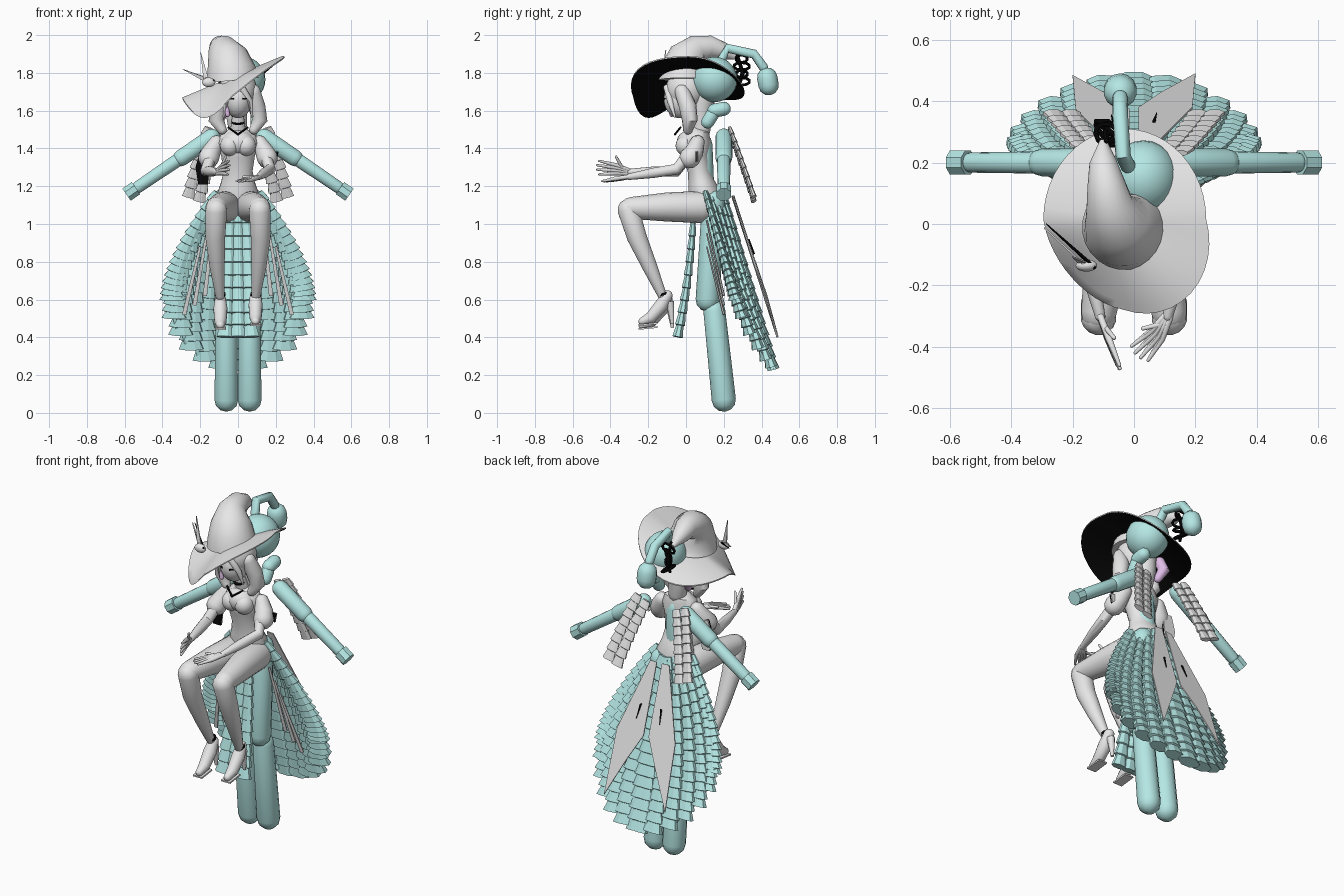
import bpy, bmesh, math
from mathutils import Vector as V

if "Cube" in bpy.data.objects:
    bpy.data.objects.remove(bpy.data.objects["Cube"])


def material(name, rgb):
    m = bpy.data.materials.new(name)
    m.use_nodes = True
    m.diffuse_color = (*rgb, 1)
    m.node_tree.nodes["Principled BSDF"].inputs["Base Color"].default_value = (*rgb, 1)
    return m


GREY = material("pale grey", (0.8, 0.8, 0.8))
TEAL = material("soft teal", (0.46, 0.8, 0.78))
BLACK = material("black", (0.002, 0.002, 0.002))
LILAC = material("lilac", (0.76, 0.52, 0.82))


def finish(name, bm, mats, smooth=True):
    bmesh.ops.recalc_face_normals(bm, faces=bm.faces)
    me = bpy.data.meshes.new(name)
    bm.to_mesh(me)
    bm.free()
    for m in mats:
        me.materials.append(m)
    ob = bpy.data.objects.new(name, me)
    bpy.context.collection.objects.link(ob)
    if smooth:
        bpy.ops.object.select_all(action='DESELECT')
        ob.select_set(True)
        bpy.context.view_layer.objects.active = ob
        bpy.ops.object.shade_smooth_by_angle(angle=math.radians(45))
    return ob


def sweep(name, pts, mat, sides=14, squash=1.0, caps=True, smooth=True):
    """Loft rings of (x, y, z, radius) along a path, with rounded ends."""
    pts = [(V(p[:3]), p[3]) for p in pts]
    if caps:
        def cap(end, nxt):
            d = (end[0] - nxt[0]).normalized()
            return [(end[0] + d * end[1] * a, end[1] * math.sqrt(1 - a * a) + 0.0005)
                    for a in (1, 0.87, 0.5)]
        pts = cap(pts[0], pts[1]) + pts + cap(pts[-1], pts[-2])[::-1]
    bm, rings, side = bmesh.new(), [], None
    for i, (c, r) in enumerate(pts):
        t = (pts[min(i + 1, len(pts) - 1)][0] - pts[max(i - 1, 0)][0]).normalized()
        if side is None:
            side = t.cross(V((0, 1, 0)) if abs(t.y) < 0.7 else V((0, 0, 1)))
        side = (side - t * side.dot(t)).normalized()
        n = t.cross(side) * squash
        rings.append([bm.verts.new(c + r * (side * math.cos(a) + n * math.sin(a)))
                      for a in (math.tau * (k + 0.5) / sides for k in range(sides))])
    for a, b in zip(rings, rings[1:]):
        for k in range(sides):
            j = (k + 1) % sides
            bm.faces.new((a[k], a[j], b[j], b[k]))
    bm.faces.new(rings[0])
    bm.faces.new(rings[-1])
    return finish(name, bm, [mat], smooth)


def ball(name, loc, size, mat):
    bm = bmesh.new()
    bmesh.ops.create_uvsphere(bm, u_segments=24, v_segments=14, radius=1)
    for v in bm.verts:
        v.co = V(loc) + v.co * V(size)
    return finish(name, bm, [mat])


def plate(name, outline, mat, depth=0.006):
    bm = bmesh.new()
    f = bm.faces.new([bm.verts.new(p) for p in outline])
    f.normal_update()
    shift = f.normal * depth
    ext = bmesh.ops.extrude_face_region(bm, geom=[f], use_keep_orig=True)
    for e in ext["geom"]:
        if isinstance(e, bmesh.types.BMVert):
            e.co += shift
    return finish(name, bm, [mat], False)


def chain(name, a, b, c, r0, r1, count, mat, squash=0.4, sides=8):
    """Overlapping shingle links along a quadratic curve."""
    a, b, c = V(a), V(b), V(c)
    pts = []
    for i in range(count):
        for t, k in (((i + 0.03) / count, 0.8), ((i + 0.97) / count, 1.1)):
            p = a * (1 - t) ** 2 + b * 2 * t * (1 - t) + c * t * t
            pts.append((*p, (r0 + (r1 - r0) * t) * k))
    return sweep(name, pts, mat, sides, squash, False, False)


SIDES = (("right", -1), ("left", 1))

# Outer support body: legs, arms, torso, head and curl
for n, s in SIDES:
    sweep(n + "_support_thigh", [(s*.062, .145, 1.12, .06), (s*.062, .115, .6, .064)], TEAL)
    sweep(n + "_support_shin", [(s*.062, .15, .54, .058), (s*.062, .2, .07, .064)], TEAL)
    sweep(n + "_support_upper_arm", [(s*.14, .2, 1.46, .045), (s*.3, .2, 1.35, .045)], TEAL)
    sweep(n + "_support_forearm", [(s*.31, .2, 1.345, .036), (s*.53, .2, 1.195, .033)], TEAL)
    sweep(n + "_support_hand", [(s*.54, .2, 1.19, .042), (s*.59, .2, 1.155, .042)], TEAL,
          sides=8, caps=False, smooth=False)
sweep("support_torso", [(0, .09, 1.17, .06), (0, .08, 1.42, .06)], TEAL)
ball("support_head", (.03, .15, 1.765), (.115, .122, .12), TEAL)
sweep("curl_base", [(-.02, .19, 1.87, .025), (-.035, .22, 1.93, .025), (-.045, .36, 1.9, .025),
                    (-.045, .41, 1.83, .025)], TEAL)
sweep("curl_tip", [(-.045, .43, 1.775, .054), (-.045, .437, 1.735, .054)], TEAL)
sweep("side_bun", [(.1, .15, 1.6, .037), (.1, .2, 1.61, .037)], TEAL)
sweep("side_braid", [(.1, .14, 1.58, .035), (.1, .115, 1.54, .035)], TEAL)


# Shingled skirt, flaring over the sides and back
def sheet(x, z, a):
    return (x, .1 + .28 * (1.17 - z) + .1 * math.cos(a) ** 2, z)


for n, s in SIDES:
    for i in range(7):
        a = math.radians(15 * i)
        x, z = .35 * math.sin(a), .6 - .37 * math.cos(a)
        chain(f"{n}_skirt_chain_{i}", sheet(s*.11*i/6, 1.17, a), sheet(s*(.03 + x*.95), .58 + z*.35, a),
              sheet(s*x, z, a), .026, .064, 15, TEAL, .5)
    # Hem shingles closing the lower rim
    for i in range(6):
        a = math.radians(15 * i + 8)
        x, z = .355 * math.sin(a), .6 - .34 * math.cos(a)
        plate(f"{n}_hem_shingle_{i}", [sheet(s*x*.75, z + .2, a), sheet(s*(x + .03), z + .08, a),
              sheet(s*x, z - .03, a), sheet(s*x*.8, z - .01, a)], TEAL, .009)
for i in (-1, 0, 1):
    chain(f"front_panel_chain_{i + 1}", (i*.04, .045, 1.15), (i*.05, .03, .75), (i*.07, -.045, .4),
          .026, .042, 11, TEAL, .65)

# Pale ribbons and tails
for n, s in SIDES:
    plate(n + "_back_tail", [(s*.015, .25, 1.15), (s*.06, .245, 1.15), (s*.19, .375, .76),
          (s*.2, .485, .4), (s*.09, .425, .62), (s*.015, .375, .76)], GREY)
    plate(n + "_ribbon_trim", [(s*.06, .33, .92), (s*.07, .33, .92), (s*.075, .36, .84)], BLACK)
    for i in range(3):
        x = .13 + .035 * i
        sweep(f"{n}_front_ribbon_{i}", [(s*x, .11, 1.02 - .07*i, .008),
              (s*(x + .045 + .02*i), .2, .62 - .05*i, .013)], GREY, 6, .5, False)
    # Hanging quilted sleeves behind the shoulders
    for j in (-1, 1):
        d = .028 * j
        chain(f"{n}_hanging_sleeve_{j}", (s*(.125 + d), .23, 1.5 + d*.4),
              (s*(.185 + d), .29, 1.34 + d*.4), (s*(.235 + d), .36, 1.13 + d*.4),
              .03, .034, 8, GREY, .4, 8)
# Dark linings, each with a pale outer cloth behind
for cloth, mat, dy in (("lining", BLACK, 0), ("cloth", GREY, .008)):
    plate("right_sleeve_" + cloth, [(-.14, .07 + dy, 1.38), (-.2, .07 + dy, 1.39),
          (-.225, .07 + dy, 1.3), (-.21, .07 + dy, 1.21), (-.16, .07 + dy, 1.21)], mat)
    plate("left_sleeve_" + cloth, [(.15, .05 + dy, 1.385), (.215, .05 + dy, 1.385),
          (.205, .05 + dy, 1.33)], mat)

# Seated figure: body
sweep("torso", [(0, .1, 1.1, .1), (0, .1, 1.16, .112), (0, .08, 1.22, .09), (0, .07, 1.28, .078),
      (0, .055, 1.36, .09), (0, .05, 1.43, .108), (0, .05, 1.475, .092), (0, .035, 1.505, .04),
      (0, .01, 1.58, .03)], GREY, 20, .78)
ball("upper_chest", (0, .015, 1.43), (.088, .065, .065), GREY)
for n, s in SIDES:
    ball(n + "_bust", (s*.042, .0, 1.415), (.053, .055, .055), GREY)
    sweep(n + "_thigh", [(s*.065, .08, 1.09, .085), (s*.085, -.1, 1.09, .077),
          (s*.115, -.29, 1.085, .058)], GREY, 18)
    sweep(n + "_shin", [(s*.115, -.305, 1.075, .058), (s*.12, -.26, .93, .053),
          (s*.11, -.19, .77, .04), (s*.095, -.125, .62, .024)], GREY, 16)
    z = .02 if s > 0 else 0
    sweep(n + "_foot", [(s*.093, -.1, .6 + z, .03), (s*.093, -.13, .55 + z, .038),
          (s*.093, -.185, .485 + z, .033), (s*.093, -.23, .465 + z, .022)], GREY, 12)
    plate(n + "_sole", [(s*.093 - .03, -.25, .44 + z), (s*.093 + .03, -.25, .44 + z),
          (s*.093 + .028, -.15, .45 + z), (s*.093 - .028, -.15, .45 + z)], GREY, .009)
    sweep(n + "_heel", [(s*.093, -.085, .57 + z, .024), (s*.093, -.072, .45 + z, .009)], GREY, 8,
          caps=False)
    sweep(n + "_ankle_band", [(s*.095, -.122, .635, .029), (s*.095, -.118, .622, .029)], BLACK,
          caps=False)
    sweep(n + "_puff_sleeve", [(s*.115, .06, 1.43, .04), (s*.14, .045, 1.385, .05),
          (s*.155, .02, 1.35, .056)], GREY, 12)


# Arms and hands; across is the direction the knuckles spread
def arm(n, shoulder, elbow, wrist, palm, tip, across, thumb):
    sh, el, wr, pa, ti, ac, th = map(V, (shoulder, elbow, wrist, palm, tip, across, thumb))
    sweep(n + "_arm", [(*sh, .034), (*((sh + el) / 2), .031), (*el, .03),
          (*((el + wr) / 2), .027), (*wr, .017)], GREY)
    for k in range(4):
        o = ac * (k - 1.5) * .014
        end = ti + o * 1.7 - (ti - pa) * .1 * abs(k - 1.5)
        sweep(f"{n}_finger_{k}", [(*(wr + o * .4), .012), (*(pa + o), .012), (*end, .006)], GREY, 8)
    sweep(n + "_thumb", [(*(wr * .6 + pa * .4), .01), (*(pa + th), .007)], GREY, 8)


arm("right", (-.12, .06, 1.43), (-.17, -.05, 1.28), (-.11, -.3, 1.275), (-.085, -.37, 1.29),
    (-.045, -.475, 1.3), (.1, 0, 1), (.02, 0, .065))
arm("left", (.12, .06, 1.43), (.17, -.05, 1.29), (.11, -.3, 1.25), (.075, -.36, 1.24),
    (.01, -.43, 1.225), (.75, -.65, 0), (-.045, .02, .01))

# Head, hair and choker
ball("head", (0, -.03, 1.66), (.075, .088, .1), GREY)
ball("hair_cap", (0, .0, 1.71), (.1, .108, .11), GREY)
for n, s in SIDES:
    sweep(n + "_hair_lock", [(s*.08, -.02, 1.7, .04), (s*.1, .01, 1.62, .046),
          (s*.115, .02, 1.55, .042), (s*.085, .01, 1.5, .026)], GREY)
    sweep(n + "_fringe", [(s*.02, -.1, 1.72, .02), (s*.065, -.085, 1.65, .016),
          (s*.075, -.06, 1.57, .006)], GREY, 8)
    plate(n + "_eye", [(s*.024, -.118, 1.658), (s*.045, -.108, 1.661), (s*.045, -.108, 1.668),
          (s*.024, -.118, 1.666)], BLACK, .004)
    sweep(n + "_neck_strap", [(s*.05, -.03, 1.51, .006), (0, -.058, 1.475, .006)], BLACK, 6)
sweep("back_hair", [(0, .08, 1.68, .07), (-.01, .08, 1.6, .06), (0, .08, 1.5, .05)], GREY)
sweep("inner_hair", [(-.09, .11, 1.67, .03), (-.105, .125, 1.62, .034), (-.085, .1, 1.57, .022)], LILAC)
sweep("inner_fringe", [(-.062, -.07, 1.63, .012), (-.055, -.075, 1.58, .013)], LILAC, 8)
sweep("choker", [(0, .015, 1.535, .034), (0, .013, 1.541, .034)], BLACK, caps=False)


# Hat brim: pale above, black beneath
def brim_point(r, a, drop):
    c, s = math.cos(a), math.sin(a)
    z = 1.78 + .11 * r * c - (.1 * (1 - c) if s < 0 else .08) * (r * s) ** 2
    z -= .09 * max(0, -c) * max(0, -s) * r * r
    r *= 1 - (.3 if c > 0 else .17) * c * s if s < 0 else 1
    return (-.03 + .265 * r * c, .015 + .295 * r * s, z - drop)


bm = bmesh.new()
steps, seg = 8, 48
layers = [[[bm.verts.new(brim_point(.3 + .7*i/steps, math.tau*k/seg, d)) for k in range(seg)]
           for i in range(steps + 1)] for d in (0, .007)]
for li, rows in enumerate(layers):
    for a, b in zip(rows, rows[1:]):
        for k in range(seg):
            bm.faces.new((a[k], a[k-1], b[k-1], b[k])).material_index = li
for row in (0, steps):
    for k in range(seg):
        bm.faces.new((layers[0][row][k], layers[0][row][k-1], layers[1][row][k-1], layers[1][row][k]))
finish("hat_brim", bm, [GREY, BLACK])

# Hat crown bending over to the back, with its ornament
sweep("hat_crown", [(-.03, -.01, 1.76, .14), (-.035, -.01, 1.81, .13), (-.055, .015, 1.88, .11),
      (-.08, .06, 1.925, .078), (-.09, .13, 1.935, .062), (-.1, .2, 1.915, .045),
      (-.1, .27, 1.88, .012)], GREY, 24, 1, False)
plate("hat_feather_tall", [(-.15, -.13, 1.75), (-.18, -.13, 1.74), (-.2, -.11, 1.92)], GREY)
plate("hat_feather_low", [(-.15, -.14, 1.74), (-.15, -.14, 1.77), (-.29, -.01, 1.82)], GREY)
sweep("feather_quill", [(-.13, -.14, 1.76, .007), (-.285, .0, 1.815, .002)], BLACK, 6)
ball("hat_rosette", (-.155, -.135, 1.75), (.035, .02, .025), GREY)
# Dangling black charm at the back
for k in range(4):
    z, w = 1.875 - .04 * k, .03 + .012 * (k % 2)
    sweep(f"charm_scroll_{k}", [(-.09 + .035 * math.cos(a + k), .295 + w * math.sin(a), z + .02 * math.cos(a), .008)
          for a in (math.tau * j / 10 for j in range(11))], BLACK, 6)
sweep("charm_stem", [(-.09, .27, 1.9, .008), (-.09, .3, 1.8, .012), (-.09, .28, 1.73, .008)], BLACK, 6)
